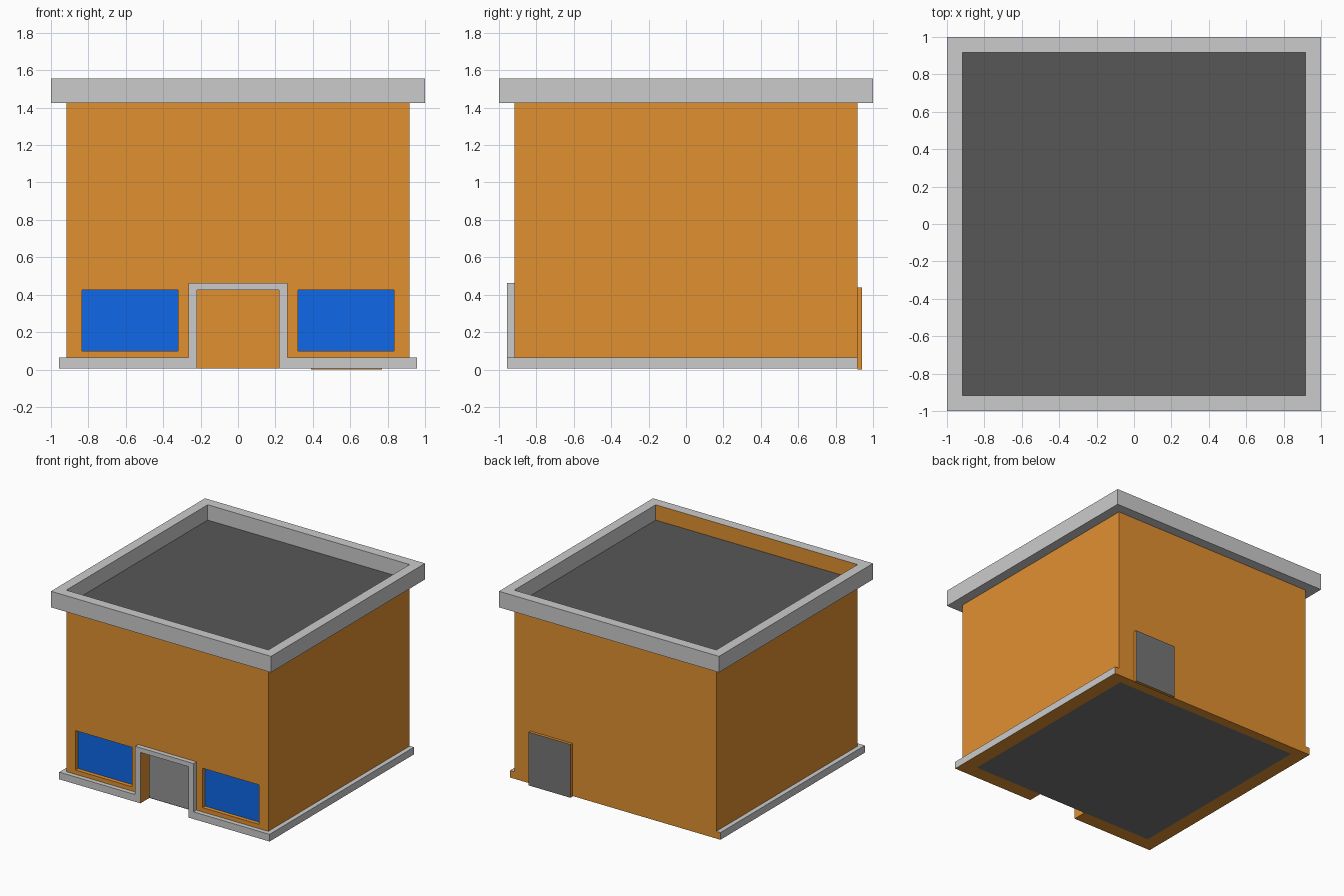
import bpy, bmesh

if "Cube" in bpy.data.objects:
    bpy.data.objects.remove(bpy.data.objects["Cube"])


def material(name, r, g, b):
    m = bpy.data.materials.new(name)
    m.diffuse_color = (r, g, b, 1)
    m.use_nodes = True
    m.node_tree.nodes["Principled BSDF"].inputs["Base Color"].default_value = m.diffuse_color
    return m


GREY = material("light_grey", 0.8, 0.8, 0.8)
ORANGE = material("orange", 0.75, 0.28, 0.03)
BLUE = material("blue", 0.005, 0.14, 0.8)
DARK = material("dark_grey", 0.095, 0.095, 0.095)
MID = material("mid_grey", 0.18, 0.18, 0.18)


def extrude_profile(name, pts, y0, y1, mat):
    """Extrude an x-z outline from y0 to y1."""
    bm = bmesh.new()
    face = bm.faces.new([bm.verts.new((x, y0, z)) for x, z in pts])
    new = bmesh.ops.extrude_face_region(bm, geom=[face])["geom"]
    bmesh.ops.translate(bm, vec=(0, y1 - y0, 0),
                        verts=[v for v in new if isinstance(v, bmesh.types.BMVert)])
    bmesh.ops.recalc_face_normals(bm, faces=bm.faces)
    me = bpy.data.meshes.new(name)
    bm.to_mesh(me)
    bm.free()
    me.materials.append(mat)
    ob = bpy.data.objects.new(name, me)
    bpy.context.collection.objects.link(ob)
    return ob


def box(name, x, y, z, mat):
    return extrude_profile(name, [(x[0], z[0]), (x[1], z[0]), (x[1], z[1]), (x[0], z[1])],
                           y[0], y[1], mat)


def cut(ob, x, y, z):
    """Subtract a box from an object and bake the result."""
    cutter = box("cutter", x, y, z, ob.data.materials[0])
    cutter.hide_render = True
    mod = ob.modifiers.new("cut", 'BOOLEAN')
    mod.operation, mod.solver, mod.object = 'DIFFERENCE', 'EXACT', cutter
    bpy.context.view_layer.objects.active = ob
    bpy.ops.object.modifier_apply(modifier=mod.name)
    bpy.data.objects.remove(cutter)


def paint(ob, mat, test):
    """Give the faces passing test(center, normal) another material."""
    ob.data.materials.append(mat)
    slot = len(ob.data.materials) - 1
    for p in ob.data.polygons:
        if test(p.center, p.normal):
            p.material_index = slot


W, IN, SK = 0.918, 0.84, 0.956      # wall outside, wall inside, skirting outside
BASE, SKTOP, EAVE, TOP = 0.006, 0.065, 1.424, 1.556
HEAD = 0.424                      # top of doorway and windows

# Hollow walls with a doorway and two window openings
walls = box("walls", (-W, W), (-W, W), (BASE, EAVE), ORANGE)
cut(walls, (-IN, IN), (-IN, IN), (-0.5, 2))
cut(walls, (-0.218, 0.218), (-1.2, -0.6), (-0.3, HEAD))
for s in (-1, 1):
    side = "left" if s < 0 else "right"
    xs = sorted((s * 0.32, s * 0.835))
    cut(walls, xs, (-1.2, -0.6), (0.1, HEAD))
    # Recessed glass
    box(side + "_window_glass", xs, (-0.885, -0.87), (0.1, HEAD), BLUE)
    # Side skirting
    skirt = box(side + "_skirting", sorted((s * W, s * SK)), (-W, W), (BASE, SKTOP), GREY)
    paint(skirt, ORANGE, lambda c, n: n.z < -0.9 or n.y > 0.9)

# Front skirting that steps up around the doorway
half = [(0.218, HEAD), (0.218, BASE), (SK, BASE), (SK, SKTOP), (0.265, SKTOP), (0.265, 0.462)]
trim = extrude_profile("front_skirting_and_door_frame",
                       half + [(-x, z) for x, z in reversed(half)], -SK, -W, GREY)
paint(trim, ORANGE, lambda c, n: n.z < -0.9 or (abs(c.x) < 0.23 and abs(n.x) > 0.9))

# Floor and roof deck
box("floor", (-IN, IN), (-IN, IN), (BASE, BASE + 0.002), MID)
box("roof_deck", (-W, W), (-W, W), (EAVE, EAVE + 0.006), DARK)

# Parapet ring, orange on the inside of the front wall
parapet = box("parapet", (-1, 1), (-1, 1), (EAVE, TOP), GREY)
cut(parapet, (-W, W), (-W, W), (1, 2))
paint(parapet, ORANGE, lambda c, n: n.y > 0.9 and c.y < 0)

# Back door slab
door = box("back_door", (0.39, 0.77), (W, 0.942), (0, 0.438), ORANGE)
paint(door, MID, lambda c, n: n.y > 0.9)
